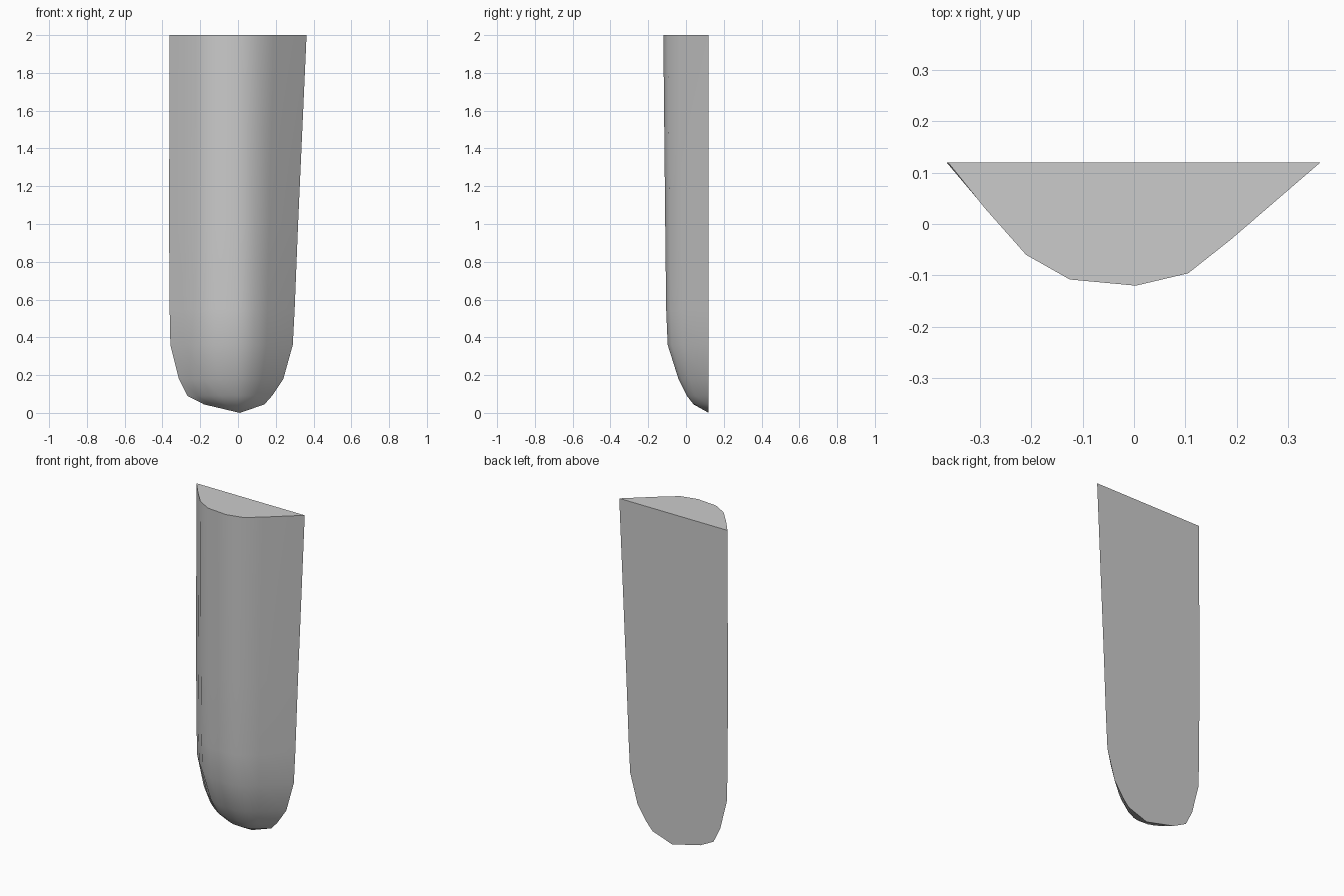
import bpy, bmesh

cube = bpy.data.objects.get("Cube")
if cube:
    bpy.data.objects.remove(cube, do_unlink=True)

BACK = 0.12

# One flat grey for the whole slab
grey = bpy.data.materials.new("plain grey")
grey.use_nodes = True
color = (0.6, 0.6, 0.6, 1)
grey.diffuse_color = color
grey.node_tree.nodes["Principled BSDF"].inputs["Base Color"].default_value = color

# Cross-section: fraction of half width, fraction of depth
section = [(-1, 0), (-0.8, 0.375), (-0.58, 0.75), (-0.345, 0.95),
           (0.01, 1), (0.29, 0.9), (0.52, 0.625), (1, 0)]

# Levels: height, left edge, right edge, front-most y
levels = [(2, -0.362, 0.363, -0.12), (1, -0.365, 0.318, -0.11),
          (0.55, -0.362, 0.3, -0.105), (0.36, -0.358, 0.29, -0.097),
          (0.18, -0.313, 0.24, -0.04), (0.09, -0.268, 0.18, 0.005),
          (0.045, -0.18, 0.14, 0.04)]

bm = bmesh.new()
rings = []
for z, left, right, front in levels:
    rings.append([bm.verts.new((u * (right if u > 0 else -left),
                                BACK - d * (BACK - front), z))
                  for u, d in section])

# Curved front, rounded toe, flat top and flat back
for upper, lower in zip(rings, rings[1:]):
    for i in range(len(section) - 1):
        bm.faces.new((upper[i], lower[i], lower[i + 1], upper[i + 1]))
tip = bm.verts.new((0.01, BACK, 0))
for a, b in zip(rings[-1], rings[-1][1:]):
    bm.faces.new((a, tip, b))
bm.faces.new(rings[0])
bm.faces.new([r[0] for r in rings] + [tip] + [r[-1] for r in reversed(rings)])
bmesh.ops.recalc_face_normals(bm, faces=bm.faces)

mesh = bpy.data.meshes.new("rounded_slab")
bm.to_mesh(mesh)
bm.free()
mesh.materials.append(grey)
slab = bpy.data.objects.new("rounded_slab", mesh)
bpy.context.collection.objects.link(slab)

# Smooth front, crisp top and back edges
bpy.ops.object.select_all(action='DESELECT')
slab.select_set(True)
bpy.context.view_layer.objects.active = slab
bpy.ops.object.shade_smooth_by_angle(angle=0.6)
